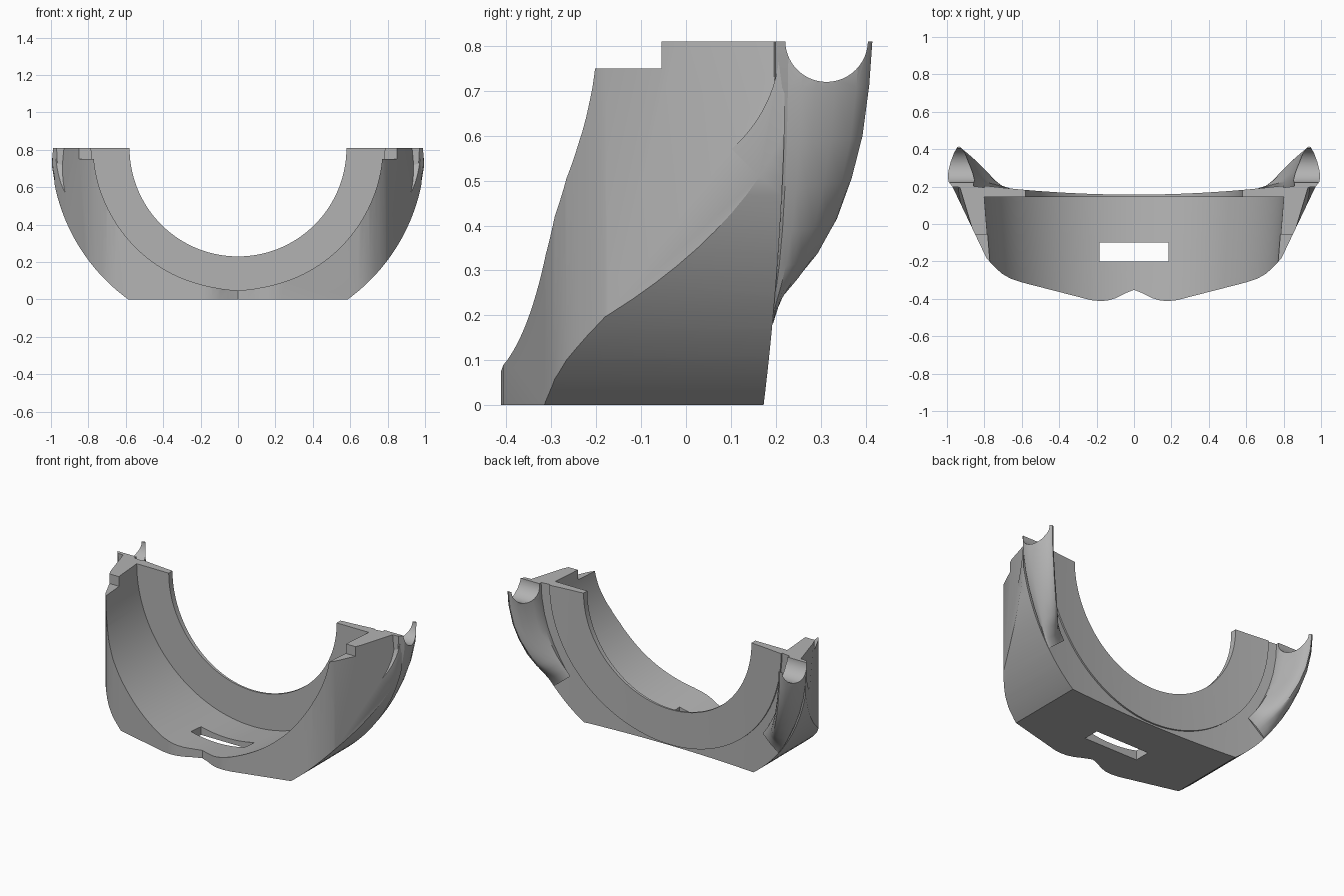
import bpy, bmesh, math
from mathutils import Matrix, Vector

cube = bpy.data.objects.get("Cube")
if cube:
    bpy.data.objects.remove(cube)

TOP = 0.81          # height of the ring axis and of the flat top
grey = bpy.data.materials.new("plain grey")
grey.use_nodes = True
grey.diffuse_color = (0.45, 0.45, 0.45, 1)
grey.node_tree.nodes["Principled BSDF"].inputs["Base Color"].default_value = (0.45, 0.45, 0.45, 1)


def finish(name, bm):
    bmesh.ops.recalc_face_normals(bm, faces=bm.faces)
    mesh = bpy.data.meshes.new(name)
    bm.to_mesh(mesh)
    bm.free()
    mesh.materials.append(grey)
    ob = bpy.data.objects.new(name, mesh)
    bpy.context.collection.objects.link(ob)
    return ob


def plan_prism(name, outline, low, high):
    """Extrude a plan outline upwards."""
    bm = bmesh.new()
    face = bm.faces.new([bm.verts.new((x, y, low)) for x, y in outline])
    ext = bmesh.ops.extrude_face_region(bm, geom=[face])
    moved = [v for v in ext["geom"] if isinstance(v, bmesh.types.BMVert)]
    bmesh.ops.translate(bm, verts=moved, vec=(0, 0, high - low))
    return finish(name, bm)


def drum(name, r_front, r_back, front, back):
    """Round solid lying along y around the ring axis."""
    bm = bmesh.new()
    place = Matrix.Translation((0, (front + back) / 2, TOP)) @ Matrix.Rotation(-math.pi / 2, 4, 'X')
    bmesh.ops.create_cone(bm, cap_ends=True, segments=144, radius1=r_front,
                          radius2=r_back, depth=back - front, matrix=place)
    return finish(name, bm)


def box(name, lo, hi):
    return plan_prism(name, [(lo[0], lo[1]), (hi[0], lo[1]), (hi[0], hi[1]), (lo[0], hi[1])],
                      lo[2], hi[2])


def x_rod(name, y, z, ry, rz, near, far):
    """Rod along x whose near cap follows a rule of y and z."""
    bm = bmesh.new()
    bmesh.ops.create_cone(bm, cap_ends=True, segments=96, radius1=1, radius2=1, depth=2,
                          matrix=Matrix.Rotation(math.pi / 2, 4, 'Y'))
    for v in bm.verts:
        v.co.y, v.co.z = y + v.co.y * ry, z + v.co.z * rz
        v.co.x = far if v.co.x > 0 else near(v.co.y, v.co.z)
    return finish(name, bm)


def mirror(ob):
    """Copy of a part on the other side."""
    bm = bmesh.new()
    bm.from_mesh(ob.data)
    for v in bm.verts:
        v.co.x *= -1
    return finish(ob.name.replace("left", "right"), bm)


def combine(ob, other, operation='DIFFERENCE'):
    mod = ob.modifiers.new("combine", 'BOOLEAN')
    mod.object, mod.operation, mod.solver = other, operation, 'EXACT'
    bpy.context.view_layer.objects.active = ob
    bpy.ops.object.modifier_apply(modifier=mod.name)
    bpy.data.objects.remove(other)


def back_y(x):
    return 0.157 + 0.075 * x * x


# Main body: plan outline rounded by a drum
front = [(0, -.352), (.05, -.372), (.1, -.397), (.14, -.409), (.18, -.412), (.23, -.407),
         (.6, -.312), (.66, -.292), (.705, -.266), (.735, -.24), (.76, -.215), (.79, -.18), (.99, .24)]
rear = [(i * .85 / 16, back_y(i * .85 / 16)) for i in range(16, 0, -1)]
right_half = front + rear + [(0, back_y(0))]
left_half = [(-x, y) for x, y in reversed(right_half[1:-1])]
body = plan_prism("half_ring_body", right_half + left_half, 0, TOP)
combine(body, drum("outer_drum", 1, 1, -1, 1), 'INTERSECT')

# Tapered cavity, opening in the back wall and bottom slot
combine(body, drum("cavity", .741, .801, -.6, .145))
combine(body, drum("opening", .58, .58, 0, .6))
combine(body, box("slot", (-.185, -.2, -.1), (.185, -.1, .2)))

# Shallow rebate around the rim of the back wall
rim_x = [-1.1 + i * 2.2 / 40 for i in range(41)]
rebate = plan_prism("rebate", [(x, back_y(x) - .01) for x in rim_x] + [(1.1, .6), (-1.1, .6)], -.2, 1.2)
combine(rebate, drum("rebate_core", .8, .8, -.5, 1))
combine(body, rebate)

# Front corner steps and crescent recesses on both sides
for side in (-1, 1):
    a, b = sorted((side * .7, side * 1.1))
    combine(body, box("step", (a, -.5, .75), (b, -.055, 1)))
crescent = x_rod("crescent_left", -.108, TOP, .318, .318,
                 lambda y, z: .842 + .3 * (y + .1) + .09 * (TOP - z), 1.2)
crescent_other = mirror(crescent)
combine(body, crescent)
combine(body, crescent_other)

# Rear lugs: a teardrop section swept down the ring
section = [(.86, 0), (.97, .04), (.994, .17), (.999, .31), (.996, .45), (.985, .65), (.965, .87), (.945, .98),
           (.935, 1), (.922, .96), (.905, .84), (.89, .65), (.868, .4), (.855, .2)]
sweep = [(0, .415), (6, .408), (13, .393), (19, .369), (25, .336), (30, .295), (33, .26), (36, .22), (39, .2)]
bm = bmesh.new()
rings = []
for deg, tip in sweep:
    a = math.radians(deg)
    rings.append([bm.verts.new((r * math.cos(a), .19 + f * (tip - .19), TOP - r * math.sin(a)))
                  for r, f in section])
n = len(section)
for upper, lower in zip(rings, rings[1:]):
    for i in range(n):
        bm.faces.new((upper[i], upper[(i + 1) % n], lower[(i + 1) % n], lower[i]))
bm.faces.new(rings[0])
bm.faces.new(rings[-1])
lug = finish("rear_lug_left", bm)
combine(lug, x_rod("scoop", .313, TOP + .002, .092, .092, lambda y, z: .6, 1.2))
other_lug = mirror(lug)

# Smooth shading with sharp edges kept
for ob in (body, lug, other_lug):
    bpy.ops.object.select_all(action='DESELECT')
    ob.select_set(True)
    bpy.context.view_layer.objects.active = ob
    bpy.ops.object.shade_smooth_by_angle(angle=math.radians(30))
